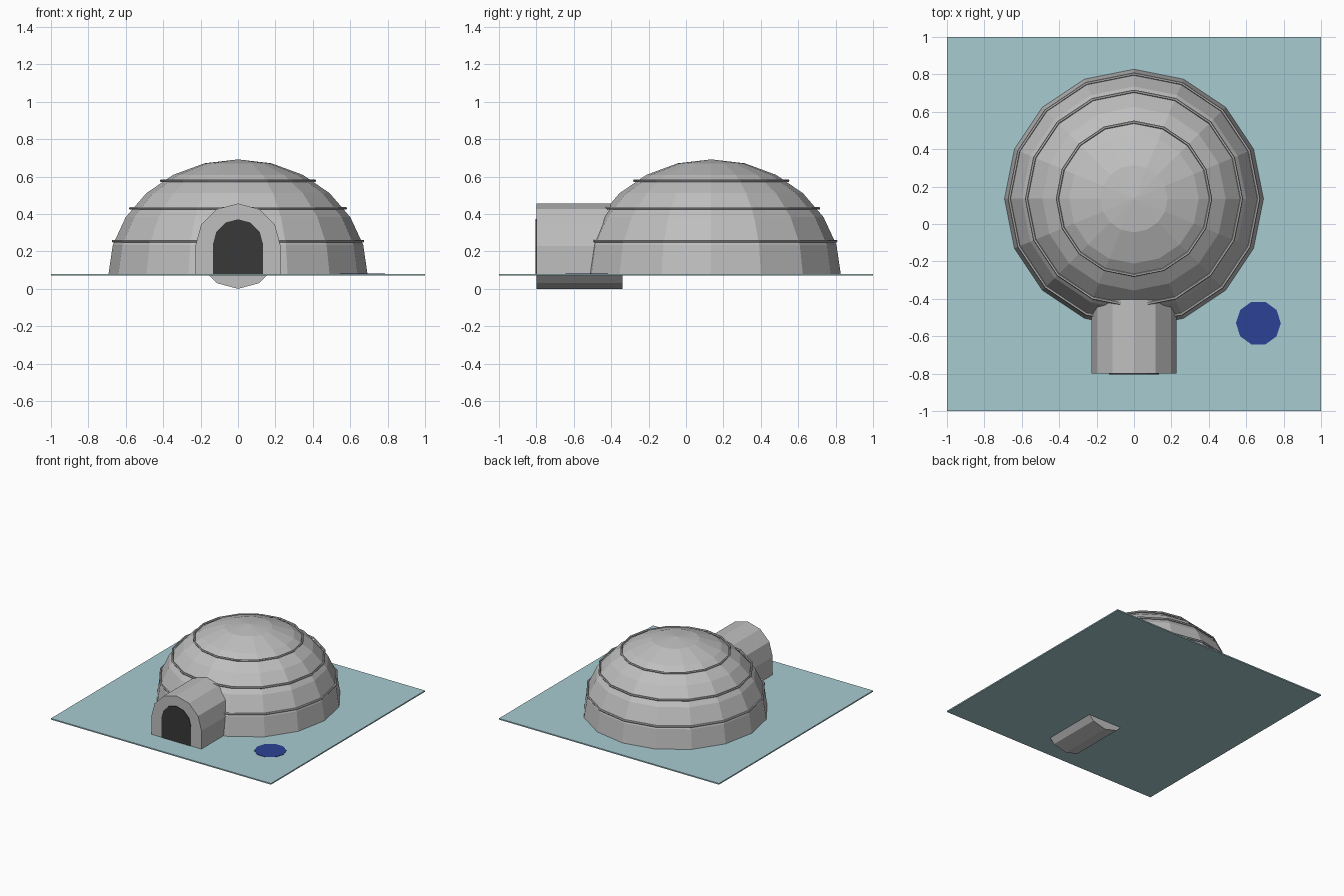
import bpy, bmesh, math
from mathutils import Matrix

cube = bpy.data.objects.get("Cube")
if cube:
    bpy.data.objects.remove(cube, do_unlink=True)


def material(name, rgb):
    m = bpy.data.materials.new(name)
    m.use_nodes = True
    m.diffuse_color = (*rgb, 1)
    m.node_tree.nodes["Principled BSDF"].inputs["Base Color"].default_value = (*rgb, 1)
    return m


snow = material("snow grey", (0.52, 0.52, 0.52))
ice = material("pale ice blue", (0.39, 0.60, 0.64))
water = material("deep water blue", (0.025, 0.055, 0.30))
dark = material("doorway dark", (0.04, 0.04, 0.04))


def finish(name, bm, mat):
    bmesh.ops.recalc_face_normals(bm, faces=bm.faces)
    mesh = bpy.data.meshes.new(name)
    bm.to_mesh(mesh)
    bm.free()
    mesh.materials.append(mat)
    obj = bpy.data.objects.new(name, mesh)
    bpy.context.collection.objects.link(obj)
    return obj


def box(name, mat, low, high):
    bm = bmesh.new()
    bmesh.ops.create_cube(bm, size=1)
    for v in bm.verts:
        v.co = [l + (c + 0.5) * (h - l) for l, h, c in zip(low, high, v.co)]
    return finish(name, bm, mat)


def prism(name, mat, points, y0, y1):
    """Extrude an (x, z) outline along y."""
    bm = bmesh.new()
    face = bm.faces.new([bm.verts.new((x, y0, z)) for x, z in points])
    new = bmesh.ops.extrude_face_region(bm, geom=[face])["geom"]
    bmesh.ops.translate(bm, vec=(0, y1 - y0, 0),
                        verts=[g for g in new if isinstance(g, bmesh.types.BMVert)])
    return finish(name, bm, mat)


def arc(radius, z, steps, total):
    return [(radius * math.cos(math.radians(i * 30)), z + radius * math.sin(math.radians(i * 30)))
            for i in range(steps)]


GROUND = 0.08
DOME_Y = 0.135

# Ice sheet
box("ice_sheet", ice, (-1, -1, 0.07), (1, 1, GROUND))

# Dome: upper half of a slightly flattened faceted sphere
bm = bmesh.new()
bmesh.ops.create_uvsphere(bm, u_segments=16, v_segments=12, radius=1)
bmesh.ops.delete(bm, geom=[v for v in bm.verts if v.co.z < -0.01], context='VERTS')
bmesh.ops.transform(bm, verts=bm.verts, matrix=Matrix.Translation((0, DOME_Y, 0.075))
                    @ Matrix.Diagonal((0.693, 0.693, 0.617, 1)))
finish("dome", bm, snow)

# Thin bands around the dome
for label, radius, z in (("lower", 0.667, 0.255), ("middle", 0.575, 0.43), ("upper", 0.41, 0.578)):
    bpy.ops.mesh.primitive_torus_add(major_segments=16, minor_segments=6, major_radius=radius,
                                     minor_radius=0.008, location=(0, DOME_Y, z))
    band = bpy.context.object
    band.name = label + "_band"
    band.data.materials.append(snow)

# Entrance tunnel: twelve-sided tube with straight walls down to the ice
R = 0.228
prism("tunnel_tube", snow, arc(R, R, 12, 360), -0.8, -0.34)
box("tunnel_walls", snow, (-R, -0.8, GROUND - 0.005), (R, -0.34, R))

# Arched doorway plate
D = 0.134
prism("doorway", dark, arc(D, 0.238, 7, 180) + [(-D, GROUND), (D, GROUND)], -0.804, -0.798)

# Fishing hole
bm = bmesh.new()
bmesh.ops.create_cone(bm, cap_ends=True, segments=10, radius1=0.12, radius2=0.12, depth=0.004,
                      matrix=Matrix.Translation((0.665, -0.53, GROUND + 0.001))
                      @ Matrix.Rotation(math.pi / 2, 4, 'Z'))
finish("fishing_hole", bm, water)
